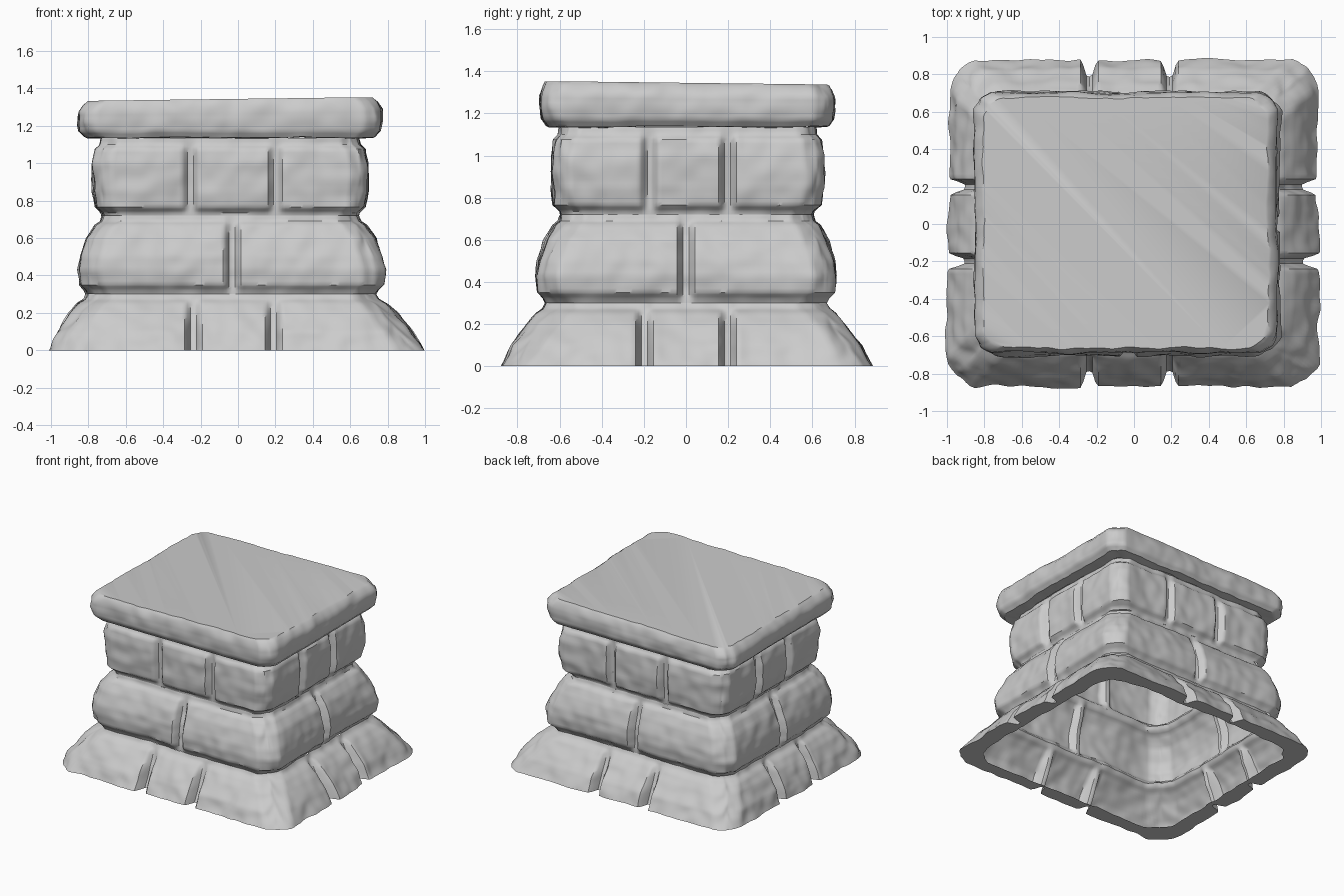
import bpy, bmesh
from mathutils import Vector, noise

if "Cube" in bpy.data.objects:
    bpy.data.objects.remove(bpy.data.objects["Cube"])

SIDE_STEPS = 88

# Recessed mortar wall: z, half width x, half width y, centre x, centre y
WALL = [(0, .87, .775, -.003, 0), (.295, .775, .665, -.035, 0), (.715, .68, .597, -.04, .005),
        (1.125, .685, .605, -.043, .008), (1.36, .70, .62, -.045, .005)]


def wall_at(z):
    for a, b in zip(WALL, WALL[1:]):
        if z <= b[0]:
            f = (z - a[0]) / (b[0] - a[0])
            return [p + (q - p) * f for p, q in zip(a, b)][1:]
    return list(WALL[-1][1:])


def smooth(v):
    v = max(0.0, min(1.0, v))
    return v * v * (3 - 2 * v)


def refine(rows, step=.018):
    """Subdivide profile rows (z, half x, half y) into short steps."""
    out = [rows[0]]
    for a, b in zip(rows, rows[1:]):
        n = max(1, round((Vector(b) - Vector(a)).length / step))
        out += [tuple(p + (q - p) * k / n for p, q in zip(a, b)) for k in range(1, n + 1)]
    return out


def roughness(p):
    return noise.noise(p * 3.5) * .013 + noise.noise(p * 11) * .009


def clamp(v, m):
    return max(-m, min(m, v))


def ring_point(tangent, normal, t, row, x_joints, y_joints, radius, depth, top):
    z, ox, oy = row
    wx, wy, cx, cy = wall_at(z)
    centre = Vector((cx, cy, 0))
    on_x_side = abs(tangent.x) > .5
    half = ox if on_x_side else oy
    # Columns stay upright in the middle and spread to the corners outside it
    inner_t, shift = .5, centre.dot(tangent)
    along = clamp(t, inner_t) * (.7 if on_x_side else .62) - shift
    if abs(t) > inner_t:
        along += (half * (1 if t > 0 else -1) - along) * (abs(t) - inner_t) / (1 - inner_t)
    world = centre + tangent * along
    coord, joints = (world.x, x_joints) if on_x_side else (world.y, y_joints)
    gap = min([abs(coord - j) for j in joints] + [9])
    mask = smooth((gap - .01) / .035)
    dx, dy = min(depth, max(0, ox - wx)), min(depth, max(0, oy - wy))
    # Hand-hewn irregularity, rougher on the spreading foot
    edge = tangent * along + normal * (oy if on_x_side else ox)
    e = roughness(Vector((edge.x, edge.y, z)) + Vector((7.3, 2.1, 4.4)))
    e *= (.3 + .7 * mask) * (1 + .5 * smooth(1 - z / .3))
    hx, hy = ox - dx * (1 - mask) + e, oy - dy * (1 - mask) + e
    # Chamfered rectangle section with slightly softened corners
    stretch = 1 + e / half * smooth((abs(t) - .6) / .4)
    q = tangent * along * stretch + normal * (hy if on_x_side else hx)
    inner = Vector((clamp(q.x, hx - radius), clamp(q.y, hy - radius), 0))
    d = q - inner
    p = centre + inner + d * (radius * (.65 / (abs(d.x) + abs(d.y)) + .35 / d.length))
    p.z = z
    if top:
        w = smooth((z - 1.12) / .2)
        p.z += w * (.013 * p.x - .012 * p.y) + (1 - w) * e * .5
    return p


def stone_course(name, rows, x_joints=(), y_joints=(), radius=.1, depth=.055, top=False):
    bm = bmesh.new()
    X, Y = Vector((1, 0, 0)), Vector((0, 1, 0))
    sides = [(X, -Y), (Y, X), (-X, Y), (-Y, -X)]
    rings = []
    for row in refine(rows):
        rings.append([bm.verts.new(ring_point(tan, nor, -1 + 2 * k / SIDE_STEPS, row,
                                              x_joints, y_joints, radius, depth, top))
                      for tan, nor in sides for k in range(SIDE_STEPS)])
    n = 4 * SIDE_STEPS
    for lo, hi in zip(rings, rings[1:]):
        for j in range(n):
            k = (j + 1) % n
            bm.faces.new((lo[j], lo[k], hi[k], hi[j]))
    if top:
        bm.faces.new(rings[-1])
    mesh = bpy.data.meshes.new(name)
    bm.to_mesh(mesh)
    bm.free()
    ob = bpy.data.objects.new(name, mesh)
    bpy.context.collection.objects.link(ob)
    bpy.context.view_layer.objects.active = ob
    ob.select_set(True)
    bpy.ops.object.shade_smooth_by_angle(angle=.7)
    ob.select_set(False)


# Flared base stones, with a flat rim underneath and an open middle
stone_course("base_course",
             [(0, .86, .765), (0, .99, .872), (.1, .94, .823), (.2, .872, .75),
              (.25, .825, .708), (.275, .785, .675), (.3, .772, .662)],
             x_joints=(-.24, .19), y_joints=(-.2, .2), radius=.14, depth=.085)

# Two large stones per side
stone_course("middle_course",
             [(.3, .772, .662), (.32, .782, .672), (.35, .81, .70), (.43, .818, .708),
              (.5, .805, .70), (.6, .768, .668), (.67, .72, .63), (.69, .69, .605),
              (.72, .68, .597)],
             x_joints=(-.03,), y_joints=(0,), radius=.11)

# Three upright stones per side
stone_course("upper_course",
             [(.72, .68, .597), (.735, .685, .6), (.765, .718, .632), (.85, .733, .643),
              (1.0, .733, .643), (1.075, .718, .632), (1.1, .692, .61), (1.135, .685, .605)],
             x_joints=(-.255, .2), y_joints=(-.175, .2), radius=.09)

# Capping slab with a flat underside and a flat, slightly tilted top
stone_course("cap_slab",
             [(1.135, .685, .605), (1.137, .77, .665), (1.17, .802, .688), (1.22, .812, .695),
              (1.28, .808, .693), (1.315, .785, .682), (1.336, .76, .668)],
             radius=.09, top=True)
